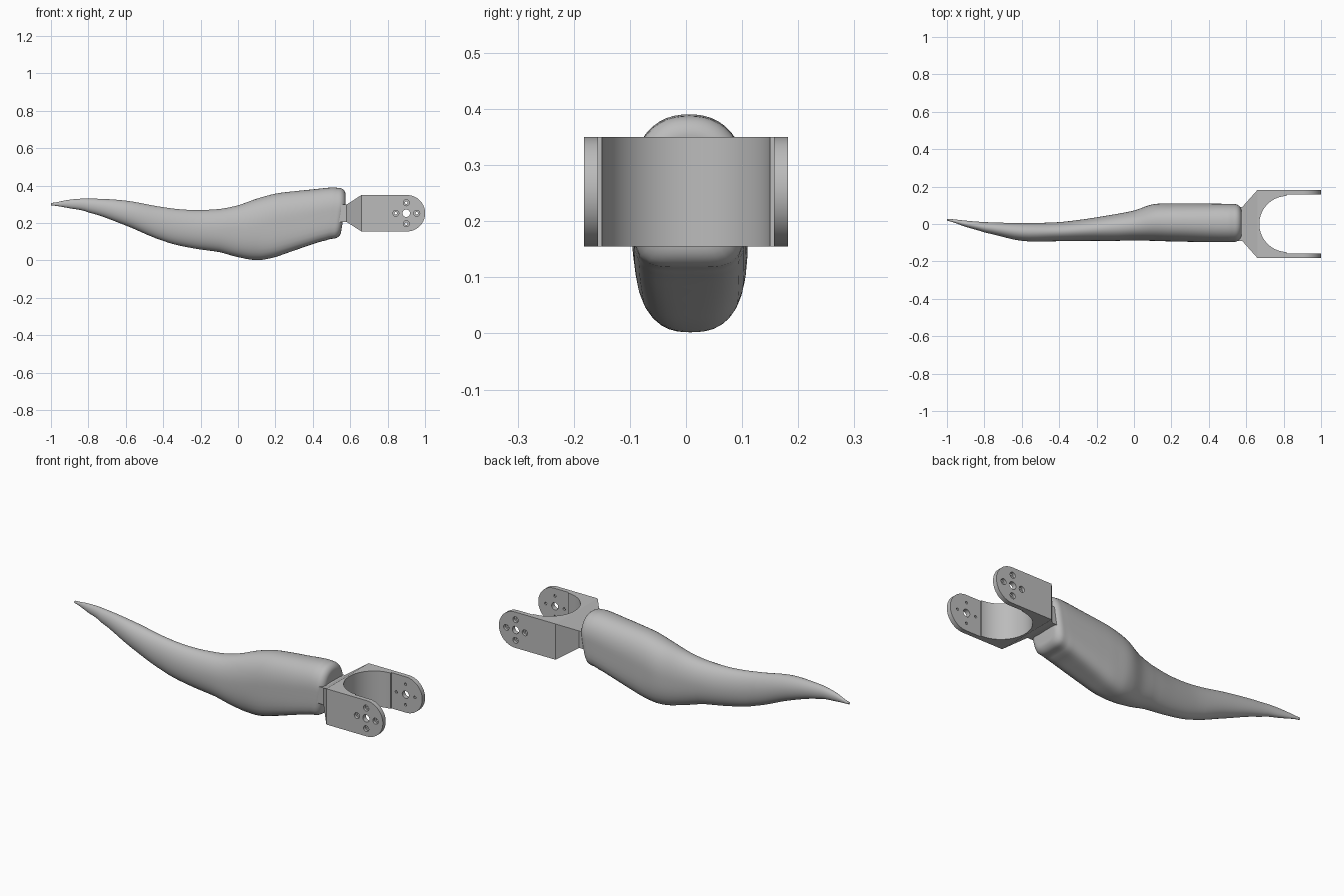
import bpy, bmesh, math
from mathutils import Vector

cube = bpy.data.objects.get("Cube")
if cube:
    bpy.data.objects.remove(cube, do_unlink=True)

grey = bpy.data.materials.new("neutral grey")
grey.use_nodes = True
tone = (0.5, 0.5, 0.5, 1)
grey.diffuse_color = tone
grey.node_tree.nodes["Principled BSDF"].inputs["Base Color"].default_value = tone


def make_object(name, bm):
    bmesh.ops.recalc_face_normals(bm, faces=bm.faces)
    mesh = bpy.data.meshes.new(name)
    bm.to_mesh(mesh)
    bm.free()
    mesh.materials.append(grey)
    obj = bpy.data.objects.new(name, mesh)
    bpy.context.collection.objects.link(obj)
    return obj


def prism(name, outline, direction):
    """Extrude a closed outline of 3D points along a direction."""
    bm = bmesh.new()
    face = bm.faces.new([bm.verts.new(p) for p in outline])
    result = bmesh.ops.extrude_face_region(bm, geom=[face])
    moved = [v for v in result["geom"] if isinstance(v, bmesh.types.BMVert)]
    bmesh.ops.translate(bm, verts=moved, vec=direction)
    return make_object(name, bm)


def activate(obj):
    bpy.ops.object.select_all(action='DESELECT')
    obj.select_set(True)
    bpy.context.view_layer.objects.active = obj


def smooth(obj, degrees):
    activate(obj)
    bpy.ops.object.shade_smooth_by_angle(angle=math.radians(degrees))


def boolean(obj, cutter, operation='DIFFERENCE'):
    cutter.hide_render = True
    mod = obj.modifiers.new("cut", 'BOOLEAN')
    mod.operation, mod.solver, mod.object = operation, 'EXACT', cutter
    activate(obj)
    bpy.ops.object.modifier_apply(modifier=mod.name)
    bpy.data.objects.remove(cutter, do_unlink=True)


def arc(cx, cy, radius, start, end, count):
    angles = [math.radians(start + (end - start) * i / count) for i in range(count + 1)]
    return [(cx + radius * math.cos(a), cy + radius * math.sin(a)) for a in angles]


# Curved tail body: x, top, underside, left side, right side
stations = [
    (-1, .307, .295, .028, .018), (-.9, .325, .279, .018, -.015),
    (-.8, .331, .257, .01, -.045), (-.6, .32, .187, .005, -.09),
    (-.4, .285, .105, .01, -.092), (-.25, .27, .067, .028, -.09),
    (-.1, .275, .045, .052, -.09), (0, .295, .018, .072, -.088),
    (.1, .33, .002, .105, -.09), (.2, .357, .015, .11, -.093),
    (.3, .37, .045, .11, -.095), (.4, .38, .077, .109, -.097),
    (.5, .39, .107, .108, -.097), (.54, .388, .117, .107, -.096),
]


def interpolate(rows, steps):
    """Catmull-Rom curve through the stations."""
    rows = [Vector(r) for r in rows]
    out = []
    for i in range(len(rows) - 1):
        a, b, c, d = rows[max(i - 1, 0)], rows[i], rows[i + 1], rows[min(i + 2, len(rows) - 1)]
        for s in range(steps):
            t = s / steps
            p = b + (c - a) * (t / 2) + (a * 2 - b * 5 + c * 4 - d) * (t * t / 2)
            p += (b * 3 - a - c * 3 + d) * (t ** 3 / 2)
            p[0] = b[0] + (c[0] - b[0]) * t
            out.append(p)
    return out + [rows[-1]]


sections = interpolate(stations, 5)
# Rounded rim at the thick end
rim = .035
for i in range(1, 7):
    a = math.pi / 2 * i / 6
    inset = rim * (1 - math.cos(a))
    x, top, low, left, right = stations[-1]
    sections.append(Vector((x + rim * math.sin(a), top - inset, low + inset, left - inset, right + inset)))


def ring(section, count=48):
    x, top, low, left, right = section
    blend = min(max((x + .2) / .4, 0), 1)
    square = min(max((x - .1) / .35, 0), 1)
    mid_z = low + (top - low) * (.5 + .05 * blend)
    mid_y, half = (left + right) / 2, (left - right) / 2
    points = []
    for i in range(count):
        a = 2 * math.pi * i / count
        c, s = math.cos(a), math.sin(a)
        power = 2 + .3 * blend if s > 0 else 2.1 + .7 * blend + 2 * square
        # Radial form keeps points evenly spread around the rounded square
        r = (abs(c) ** power + abs(s) ** power) ** (-1 / power)
        z = mid_z + r * s * ((top - mid_z) if s > 0 else (mid_z - low))
        lean = square * .16 * min(z - .3, 0)
        points.append((x + lean, mid_y + half * r * c, z))
    return points


bm = bmesh.new()
loops = [[bm.verts.new(p) for p in ring(s)] for s in sections]
for first, second in zip(loops, loops[1:]):
    for i in range(len(first)):
        j = (i + 1) % len(first)
        bm.faces.new((first[i], first[j], second[j], second[i]))
bm.faces.new(loops[0])
bm.faces.new(loops[-1])
smooth(make_object("tail_body", bm), 50)

# Fork bracket: plan outline with a round throat, then trimmed by a side outline
mid, low, high = .2525, .155, .35
neck, shoulder, pivot = .58, .66, .903
outer, inner = .182, .157
plan = [(neck, -.092), (shoulder, -outer), (1.02, -outer), (1.02, -inner), (.815, -inner)]
plan += arc(.82, 0, .15, 268, 92, 40)
plan += [(.815, inner), (1.02, inner), (1.02, outer), (shoulder, outer), (neck, .092)]
bracket = prism("fork_bracket", [(x, y, low - .02) for x, y in plan], (0, 0, .24))

side = [(neck - .02, mid - .04), (neck, mid - .046), (shoulder, low)]
side += arc(pivot, mid, (high - low) / 2, -90, 90, 32)
side += [(shoulder, high), (neck, mid + .046), (neck - .02, mid + .04)]
trim = prism("trim", [(x, -.3, z) for x, z in side], (0, .6, 0))
boolean(bracket, trim, 'INTERSECT')


def drill(x, z, radius, start, length):
    circle = arc(x, z, radius, 0, 360, 24)[:-1]
    boolean(bracket, prism("drill", [(px, start, pz) for px, pz in circle], (0, length, 0)))


# Pivot hole and four counterbored screw holes on each arm
drill(pivot - .003, mid, .02, -.3, .6)
for i in range(4):
    a = i * math.pi / 2
    x, z = pivot - .003 + .056 * math.cos(a), mid + .056 * math.sin(a)
    drill(x, z, .007, -.3, .6)
    for sign in (-1, 1):
        drill(x, z, .016, sign * .3, -sign * (.3 - outer + .015))
smooth(bracket, 25)

# Neck plate joining the bracket to the tail body
plate = [(.5, -.092), (.582, -.092), (.582, .092), (.5, .092)]
prism("neck_plate", [(x, y, mid - .046) for x, y in plate], (0, 0, .092))
